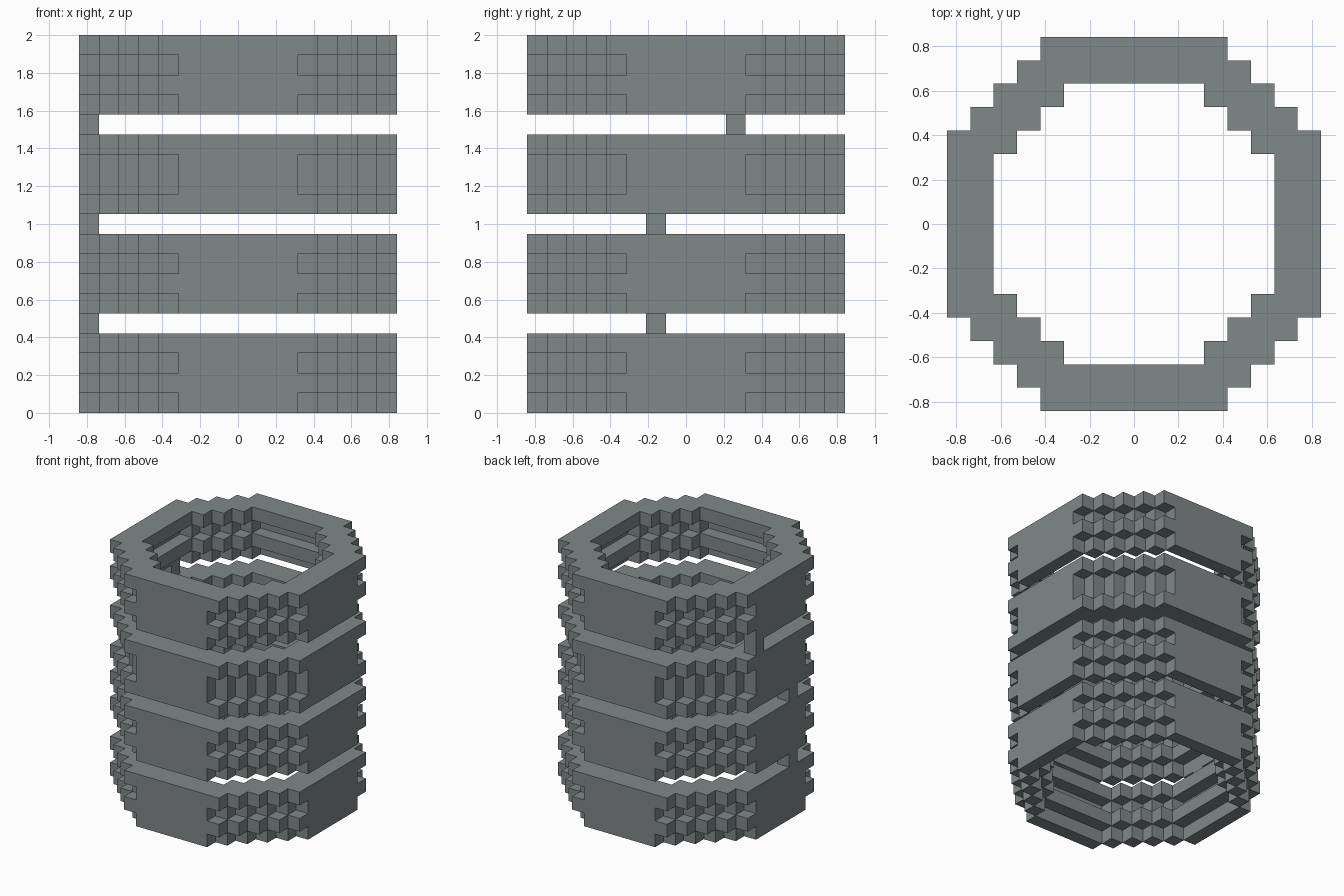
import bpy, bmesh, math
from mathutils import Vector

if "Cube" in bpy.data.objects:
    bpy.data.objects.remove(bpy.data.objects["Cube"])

V = 2 / 19  # block size: the model is 16 x 16 x 19 blocks

grey = bpy.data.materials.new("slate grey")
grey.diffuse_color = (0.22, 0.245, 0.25, 1)
grey.use_nodes = True
grey.node_tree.nodes["Principled BSDF"].inputs["Base Color"].default_value = grey.diffuse_color


def thick(i, j):
    """Wide course: two blocks thick, three on the stepped corners."""
    return i + j <= 10 and (i + j >= 8 or max(i, j) >= 6)


def thin(i, j):
    """Narrow course: a one-block outline."""
    return (max(i, j) == 7 and min(i, j) <= 2) or (i + j == 9 and max(i, j) <= 6)


def course(rule, z):
    """All blocks of one layer; the rule is mirrored over both axes."""
    return {(x, y, z) for x in range(-8, 8) for y in range(-8, 8)
            if rule(x if x >= 0 else -1 - x, y if y >= 0 else -1 - y)}


def build(name, cells):
    """Make an object from the exposed faces of a set of blocks."""
    bm = bmesh.new()
    for c in cells:
        for axis in range(3):
            for s in (-1, 1):
                n = list(c)
                n[axis] += s
                if tuple(n) in cells:
                    continue
                u, w = (axis + 1) % 3, (axis + 2) % 3
                quad = []
                for a, b in ((0, 0), (1, 0), (1, 1), (0, 1))[::s]:
                    p = list(c)
                    p[axis] += s > 0
                    p[u] += a
                    p[w] += b
                    quad.append(bm.verts.new(Vector(p) * V))
                bm.faces.new(quad)
    bmesh.ops.remove_doubles(bm, verts=bm.verts, dist=V / 100)
    bmesh.ops.dissolve_limit(bm, angle_limit=math.radians(1),
                             verts=bm.verts, edges=bm.edges)
    me = bpy.data.meshes.new(name)
    bm.to_mesh(me)
    bm.free()
    me.materials.append(grey)
    bpy.context.collection.objects.link(bpy.data.objects.new(name, me))


# Four stacked rings, courses listed from the bottom up
names = ("bottom_ring", "lower_ring", "upper_ring", "top_ring")
orders = ((thin, thick, thin, thick), (thin, thick, thin, thick),
          (thick, thin, thin, thick), (thin, thick, thin, thick))
for k, (name, order) in enumerate(zip(names, orders)):
    cells = set()
    for l, rule in enumerate(order):
        cells |= course(rule, 5 * k + l)
    build(name, cells)

# Single-block posts bridging the gaps on the left side
for k, y in enumerate((-2, -2, 2)):
    build("post_%d" % (k + 1), {(-8, y, 5 * k + 4)})
